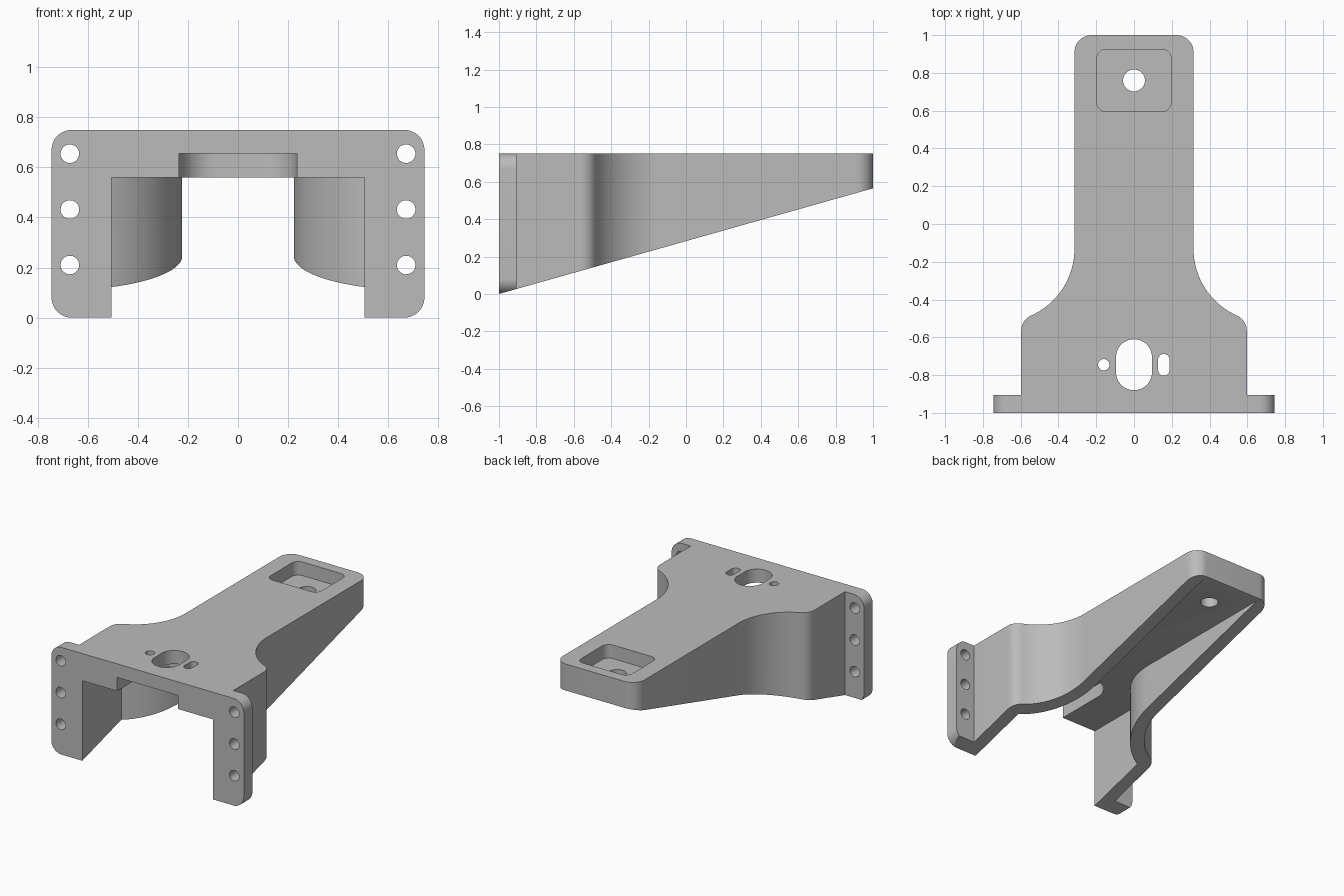
import bpy, bmesh
from math import cos, sin, radians, degrees, atan2, pi

cube = bpy.data.objects.get("Cube")
if cube:
    bpy.data.objects.remove(cube, do_unlink=True)

# Single grey material
grey = bpy.data.materials.new("plain grey")
grey.use_nodes = True
COLOUR = (0.5, 0.5, 0.5, 1)
grey.diffuse_color = COLOUR
grey.node_tree.nodes["Principled BSDF"].inputs["Base Color"].default_value = COLOUR


def arc(cx, cy, r, start, end, n=12):
    """Points on an arc, angles in degrees."""
    return [(cx + r * cos(radians(start + (end - start) * i / n)),
             cy + r * sin(radians(start + (end - start) * i / n))) for i in range(n + 1)]


def rounded(x0, x1, y0, y1, r, n=12):
    """Rectangle with four round corners."""
    return (arc(x1 - r, y1 - r, r, 0, 90, n) + arc(x0 + r, y1 - r, r, 90, 180, n)
            + arc(x0 + r, y0 + r, r, 180, 270, n) + arc(x1 - r, y0 + r, r, 270, 360, n))


def circle(cx, cy, r, n=40):
    return arc(cx, cy, r, 0, 360, n)[:-1]


def mirrored(half):
    """Close a right-hand profile with its mirror image."""
    return half + [(-x, y) for x, y in reversed(half)]


def prism(name, pts, lo, hi, axis="z"):
    """Extrude a 2D profile along the given axis."""
    place = {"z": lambda a, b, t: (a, b, t),
             "y": lambda a, b, t: (a, t, b),
             "x": lambda a, b, t: (t, a, b)}[axis]
    bm = bmesh.new()
    face = bm.faces.new([bm.verts.new(place(a, b, lo)) for a, b in pts])
    new = bmesh.ops.extrude_face_region(bm, geom=[face])["geom"]
    bmesh.ops.translate(bm, vec=place(0, 0, hi - lo),
                        verts=[v for v in new if isinstance(v, bmesh.types.BMVert)])
    bmesh.ops.remove_doubles(bm, verts=bm.verts, dist=1e-5)
    bmesh.ops.recalc_face_normals(bm, faces=bm.faces)
    mesh = bpy.data.meshes.new(name)
    bm.to_mesh(mesh)
    bm.free()
    mesh.materials.append(grey)
    obj = bpy.data.objects.new(name, mesh)
    bpy.context.scene.collection.objects.link(obj)
    return obj


def combine(target, tool, operation):
    """Apply a boolean and discard the tool."""
    tool.hide_render = True
    mod = target.modifiers.new("boolean", "BOOLEAN")
    mod.operation, mod.object, mod.solver = operation, tool, "EXACT"
    graph = bpy.context.evaluated_depsgraph_get()
    mesh = bpy.data.meshes.new_from_object(target.evaluated_get(graph))
    target.modifiers.clear()
    target.data = mesh
    bpy.data.objects.remove(tool, do_unlink=True)


TOP, CEILING, POCKET = 0.75, 0.56, 0.655
WIDE, ARM, WALL = 0.597, 0.315, 0.092

# Body outline: wide base, flared shoulder, narrow arm
flare_x, flare_y, flare_r = 0.704, -0.13, 0.389
turn = degrees(atan2(0.355, 0.159))
outline = ([(WIDE, -0.99)] + arc(0.509, -0.565, 0.088, 0, turn)
           + arc(flare_x, flare_y, flare_r, 180 + turn, 180, 24)
           + arc(ARM - 0.09, 0.91, 0.09, 0, 90))
bracket = prism("bracket", mirrored(outline), 0, TOP)

# Mounting flange across the front
flange = prism("mounting_flange", rounded(-0.745, 0.745, 0, TOP, 0.08), -1, -0.905, "y")
combine(bracket, flange, "UNION")

# Open cavity under the top plate, following the outer walls
inner_r = flare_r + WALL
inner_wide = WIDE - WALL
end = degrees(atan2(0.439, flare_x - inner_wide))
cavity = ([(inner_wide, -1.2)] + arc(flare_x, flare_y, inner_r, 180 + end, 180, 24)
          + [(ARM - WALL, 1.2)])
combine(bracket, prism("cavity_cutter", mirrored(cavity), -0.2, CEILING), "DIFFERENCE")

# Sloping underside
slope = [(-1.2, -0.0565), (1.2, 0.6215), (1.2, -0.3), (-1.2, -0.3)]
combine(bracket, prism("slope_cutter", slope, -1, 1, "x"), "DIFFERENCE")

# Recess under the front of the plate, and the tray near the tip
cuts = [("front_recess_cutter", rounded(-0.235, 0.235, -1.4, -0.49, 0.15), 0.4, POCKET),
        ("tip_tray_cutter", rounded(-0.197, 0.197, 0.595, 0.925, 0.05), POCKET, 1),
        ("tip_hole_cutter", circle(0, 0.76, 0.058), 0.2, 1),
        ("centre_slot_cutter", rounded(-0.095, 0.095, -0.88, -0.61, 0.0949), 0.2, 1),
        ("pin_hole_cutter", circle(-0.16, -0.745, 0.03), 0.2, 1),
        ("pin_slot_cutter", rounded(0.128, 0.188, -0.803, -0.688, 0.0299), 0.2, 1)]
for name, profile, low, high in cuts:
    combine(bracket, prism(name, profile, low, high), "DIFFERENCE")

# Bolt holes through the flange
for side in (-1, 1):
    for height in (0.21, 0.432, 0.655):
        hole = prism("bolt_hole_cutter", circle(side * 0.672, height, 0.037), -1.1, -0.8, "y")
        combine(bracket, hole, "DIFFERENCE")

# Smooth curves, crisp edges
bpy.ops.object.select_all(action="DESELECT")
bracket.select_set(True)
bpy.context.view_layer.objects.active = bracket
bpy.ops.object.shade_smooth_by_angle(angle=pi / 6)
